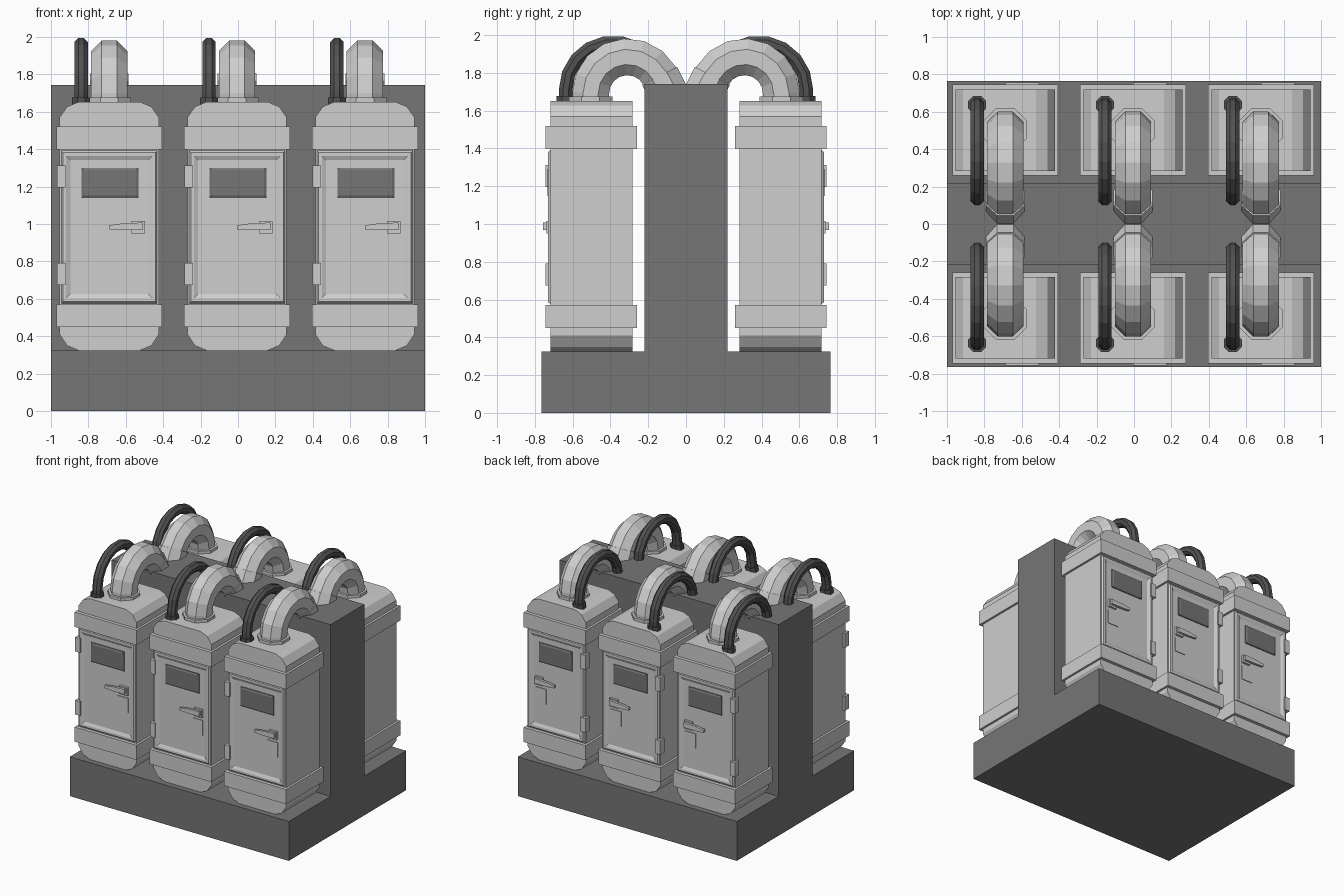
import bpy, bmesh
from math import cos, sin, pi, radians
from mathutils import Vector

cube = bpy.data.objects.get("Cube")
if cube:
    bpy.data.objects.remove(cube)


def material(name, v):
    m = bpy.data.materials.new(name)
    m.use_nodes = True
    m.diffuse_color = (v, v, v, 1)
    m.node_tree.nodes["Principled BSDF"].inputs["Base Color"].default_value = (v, v, v, 1)
    return m


LIGHT = material("light grey", 0.62)
MID = material("mid grey", 0.18)
DARK = material("dark grey", 0.085)


def loft(name, rings, mat, cx=0, side=1):
    """Skin matching rings of (x, outward, z) points and cap both ends."""
    bm = bmesh.new()
    loops = [[bm.verts.new((cx + x, side * d, z)) for x, d, z in r] for r in rings]
    n = len(loops[0])
    for a, b in zip(loops, loops[1:]):
        for i in range(n):
            j = (i + 1) % n
            bm.faces.new((a[i], a[j], b[j], b[i]))
    bm.faces.new(loops[0])
    bm.faces.new(loops[-1])
    bmesh.ops.recalc_face_normals(bm, faces=bm.faces)
    me = bpy.data.meshes.new(name)
    bm.to_mesh(me)
    bm.free()
    me.materials.append(mat)
    ob = bpy.data.objects.new(name, me)
    bpy.context.collection.objects.link(ob)
    return ob


def rect(x0, x1, z0, z1, d):
    return [(x0, d, z0), (x1, d, z0), (x1, d, z1), (x0, d, z1)]


def box(name, x, d, z, mat, cx=0, side=1):
    return loft(name, [rect(*x, *z, k) for k in d], mat, cx, side)


def sweep(name, path, r, x, mat, cx, side):
    """Octagonal tube along a path of (outward, z) points."""
    rings = []
    R = r / cos(pi / 8)
    pts = [Vector(p) for p in path]
    for i, p in enumerate(pts):
        t = (pts[min(i + 1, len(pts) - 1)] - pts[max(i - 1, 0)]).normalized()
        ring = []
        for k in range(8):
            a = pi / 8 + k * pi / 4
            u = R * sin(a)
            ring.append((x + R * cos(a), p.x - t.y * u, p.y + t.x * u))
        rings.append(ring)
    return loft(name, rings, mat, cx, side)


def arc(cd, cz, r, a0, a1, n):
    angles = [radians(a0 + (a1 - a0) * i / n) for i in range(n + 1)]
    return [(cd + r * cos(a), cz + r * sin(a)) for a in angles]


def tank(cx, s):
    # Body with rounded shoulders, extruded in depth
    half = [(0.165, 0.325), (0.225, 0.35), (0.265, 0.41), (0.265, 1.57),
            (0.225, 1.627), (0.165, 1.652)]
    outline = half + [(-x, z) for x, z in reversed(half)]
    loft("tank_body", [[(x, d, z) for x, z in outline] for d in (0.283, 0.718)],
         LIGHT, cx, s)
    for name, z in (("lower_band", (0.45, 0.571)), ("upper_band", (1.398, 1.52))):
        box(name, (-0.283, 0.283), (0.26, 0.745), z, LIGHT, cx, s)

    # Door with raised sloping frame
    steps = [(0.258, 0.41, 0.715), (0.247, 0.397, 0.731),
             (0.230, 0.38, 0.731), (0.208, 0.357, 0.720)]
    loft("door", [rect(-x, x, 0.984 - z, 0.984 + z, d) for x, z, d in steps],
         LIGHT, cx, s)

    # Window with bevelled rim
    steps = [(0.152, 0.08, 0.718), (0.152, 0.08, 0.728), (0.14, 0.068, 0.734)]
    loft("window", [rect(0.005 - x, 0.005 + x, 1.22 - z, 1.22 + z, d)
                    for x, z, d in steps], MID, cx, s)

    # Handle, lock plate and hinges
    box("handle_base", (0.118, 0.19), (0.718, 0.738), (0.95, 1.017), LIGHT, cx, s)
    lever = [(0.0, 0.972), (0.0, 0.993), (0.07, 1.003), (0.18, 1.008),
             (0.18, 0.967), (0.07, 0.967)]
    loft("handle_lever", [[(x, d, z) for x, z in lever] for d in (0.737, 0.757)],
         LIGHT, cx, s)
    box("lock_plate", (0.092, 0.19), (0.718, 0.726), (0.803, 0.925), LIGHT, cx, s)
    for z in (0.675, 1.195):
        box("hinge", (-0.28, -0.235), (0.69, 0.743), (z, z + 0.117), LIGHT, cx, s)

    # Large hose from the tank top over to the central wall
    bend = arc(0.31, 1.69, 0.195, 0, 151, 7)
    end = Vector(bend[-1])
    down = Vector((-0.45, -0.89))
    sweep("large_hose", [(0.505, 1.63)] + bend + [end + down * 0.12],
          0.097, 0, LIGHT, cx, s)
    sweep("hose_wall_collar", [end, end + down * 0.16], 0.104, 0, LIGHT, cx, s)
    sweep("hose_base_collar", [(0.505, 1.63), (0.505, 1.675)], 0.115, 0, LIGHT, cx, s)

    # Thin dark hose beside it
    bend = arc(0.385, 1.71, 0.252, 0, 180, 9)
    sweep("thin_hose", [(0.637, 1.63)] + bend + [(0.133, 1.7)],
          0.036, -0.15, DARK, cx, s)
    sweep("thin_hose_collar", [(0.637, 1.63), (0.637, 1.677)],
          0.048, -0.15, DARK, cx, s)


# Plinth and central wall in one stepped piece
step = [(-0.765, 0), (0.765, 0), (0.765, 0.325), (0.22, 0.325), (0.22, 1.742),
        (-0.22, 1.742), (-0.22, 0.325), (-0.765, 0.325)]
loft("plinth_and_wall", [[(x, y, z) for y, z in step] for x in (-1, 1)], MID)

for column in (-1, 0, 1):
    for row in (-1, 1):
        tank(column * 0.683 - 0.005, row)
